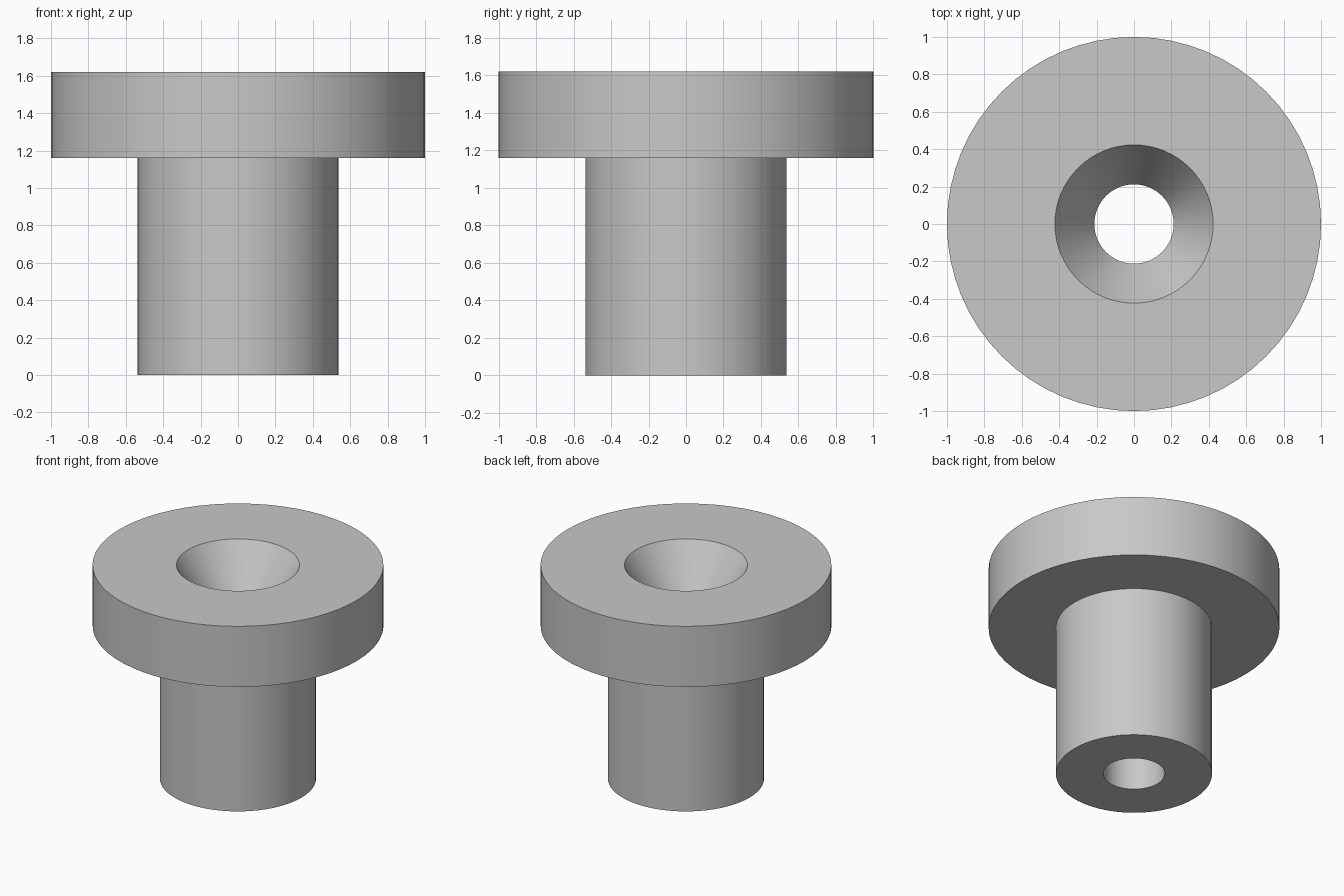
import bpy
import bmesh
import math

cube = bpy.data.objects.get("Cube")
if cube:
    bpy.data.objects.remove(cube, do_unlink=True)

SIDES = 64

# Plain grey material
grey = bpy.data.materials.new("plain_grey")
grey.use_nodes = True
colour = (0.58, 0.58, 0.58, 1)
grey.diffuse_color = colour
grey.node_tree.nodes["Principled BSDF"].inputs["Base Color"].default_value = colour


def lathe(name, profile):
    """Revolve a closed (radius, height) profile around z."""
    bm = bmesh.new()
    rings = []
    for r, z in profile:
        angles = [2 * math.pi * i / SIDES for i in range(SIDES)]
        rings.append([bm.verts.new((r * math.cos(a), r * math.sin(a), z)) for a in angles])
    for k, ring in enumerate(rings):
        upper = rings[(k + 1) % len(rings)]
        for i in range(SIDES):
            j = (i + 1) % SIDES
            bm.faces.new((ring[i], ring[j], upper[j], upper[i]))
    bmesh.ops.recalc_face_normals(bm, faces=bm.faces)
    mesh = bpy.data.meshes.new(name)
    bm.to_mesh(mesh)
    bm.free()
    mesh.materials.append(grey)
    obj = bpy.data.objects.new(name, mesh)
    bpy.context.collection.objects.link(obj)
    bpy.ops.object.select_all(action="DESELECT")
    obj.select_set(True)
    bpy.context.view_layer.objects.active = obj
    bpy.ops.object.shade_smooth_by_angle(angle=math.radians(20))
    return obj


# Flanged bushing: stem, wide flange, countersunk mouth and straight bore
height, flange_base = 1.62, 1.16
stem_r, flange_r = 0.537, 1.0
bore_r, mouth_r, sink_depth = 0.212, 0.423, 0.33

lathe("flanged_bushing", [
    (bore_r, 0),
    (stem_r, 0),
    (stem_r, flange_base),
    (flange_r, flange_base),
    (flange_r, height),
    (mouth_r, height),
    (bore_r, height - sink_depth),
])
